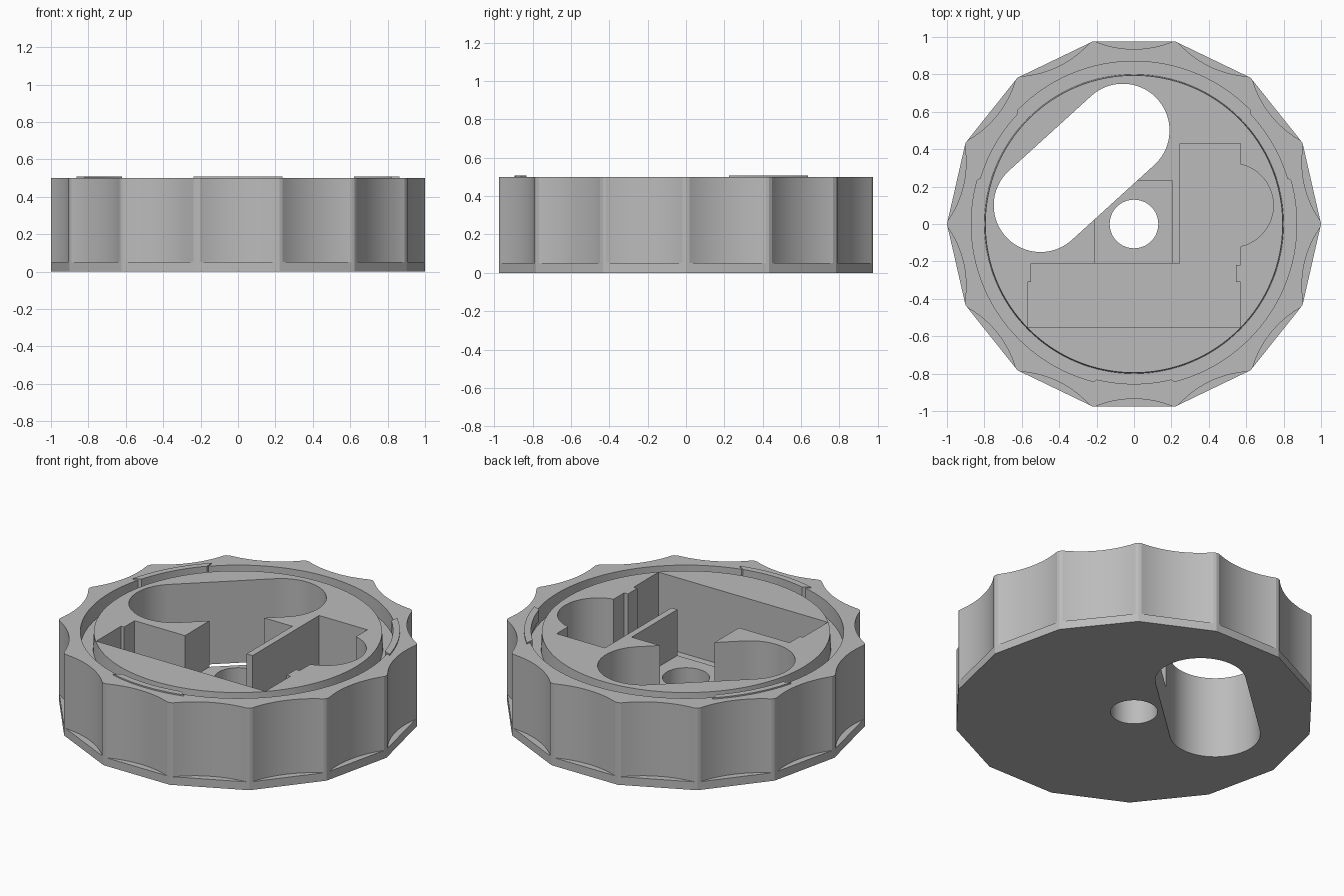
import bpy, bmesh
from math import pi, sin, cos, radians

cube = bpy.data.objects.get("Cube")
if cube:
    bpy.data.objects.remove(cube, do_unlink=True)

# One grey plastic for everything
grey = bpy.data.materials.new("grey_plastic")
grey.use_nodes = True
colour = (0.5, 0.5, 0.5, 1)
grey.diffuse_color = colour
grey.node_tree.nodes["Principled BSDF"].inputs["Base Color"].default_value = colour


def finish(name, bm):
    bmesh.ops.recalc_face_normals(bm, faces=bm.faces)
    mesh = bpy.data.meshes.new(name)
    bm.to_mesh(mesh)
    bm.free()
    mesh.materials.append(grey)
    obj = bpy.data.objects.new(name, mesh)
    bpy.context.collection.objects.link(obj)
    return obj


def arc(cx, cy, r, start, end, steps):
    """Points along an arc, angles in degrees."""
    angles = [radians(start + (end - start) * i / steps) for i in range(steps + 1)]
    return [(cx + r * cos(a), cy + r * sin(a)) for a in angles]


def circle(cx, cy, r, steps):
    return arc(cx, cy, r, 0, 360, steps)[:-1]


def prism(name, outline, z0, z1):
    """Extrude a flat outline upward."""
    bm = bmesh.new()
    face = bm.faces.new([bm.verts.new((x, y, z0)) for x, y in outline])
    top = bmesh.ops.extrude_face_region(bm, geom=[face])["geom"]
    verts = [v for v in top if isinstance(v, bmesh.types.BMVert)]
    bmesh.ops.translate(bm, verts=verts, vec=(0, 0, z1 - z0))
    return finish(name, bm)


def lathe(name, profile, steps):
    """Revolve a closed (radius, height) profile around z."""
    bm = bmesh.new()
    rings = [[bm.verts.new((r * cos(2 * pi * i / steps), r * sin(2 * pi * i / steps), z))
              for r, z in profile] for i in range(steps)]
    n = len(profile)
    for i in range(steps):
        a, b = rings[i], rings[(i + 1) % steps]
        for j in range(n):
            k = (j + 1) % n
            bm.faces.new((a[j], a[k], b[k], b[j]))
    return finish(name, bm)


def cut(target, cutter):
    mod = target.modifiers.new("cut", "BOOLEAN")
    mod.operation = "DIFFERENCE"
    mod.solver = "EXACT"
    mod.object = cutter
    bpy.context.view_layer.objects.active = target
    bpy.ops.object.modifier_apply(modifier=mod.name)
    bpy.data.objects.remove(cutter, do_unlink=True)


SIDES, TOP, OVER = 14, 0.5, 0.6

# Knob body: fourteen-sided block
body = prism("knob_body", circle(0, 0, 1, SIDES), 0, TOP)

# Finger scallops, one per side, above a thin base
for i in range(SIDES):
    a = 2 * pi * (i + 0.5) / SIDES
    cut(body, prism("scallop", circle(1.48 * cos(a), 1.48 * sin(a), 0.545, 120), 0.05, OVER))

# Ring groove between rim and centre
cut(body, lathe("groove", [(0.80, 0.4), (0.87, 0.4), (0.87, OVER), (0.795, OVER), (0.795, TOP)], 128))

# Motor pocket: long bay, side bay and rounded bulge
pocket = [(-0.57, -0.55), (0.57, -0.55), (0.57, -0.31), (0.545, -0.31), (0.545, -0.22),
          (0.57, -0.22)]
pocket += arc(0.52, 0.1, 0.225, -77, 77, 32)
pocket += [(0.57, 0.43), (0.245, 0.43), (0.245, -0.21), (-0.55, -0.21), (-0.55, -0.31),
           (-0.57, -0.31)]
cut(body, prism("motor_pocket", pocket, 0.05, OVER))

# Shallower square pocket around the shaft
cut(body, prism("shaft_pocket", [(-0.21, -0.3), (0.205, -0.3), (0.205, 0.23), (-0.21, 0.23)],
                0.22, OVER))

# Slanted slot and shaft hole, both right through
slot = arc(-0.06, 0.5, 0.25, -48, 132, 36) + arc(-0.5, 0.1, 0.25, 132, 312, 36)
cut(body, prism("slot", slot, -0.1, OVER))
cut(body, prism("shaft_hole", circle(0, 0, 0.13, 48), -0.1, OVER))

# Three snap ridges on the rim
ridges = []
for i, mid in enumerate((30, 150, 270)):
    outline = arc(0, 0, 0.893, mid - 15.5, mid + 15.5, 20)
    outline += arc(0, 0, 0.855, mid + 13.5, mid - 13.5, 20)
    ridges.append(prism(f"snap_ridge_{i + 1}", outline, 0.44, 0.508))

# Smooth curves, sharp corners
bpy.ops.object.select_all(action="DESELECT")
for obj in [body] + ridges:
    obj.select_set(True)
bpy.context.view_layer.objects.active = body
bpy.ops.object.shade_smooth_by_angle(angle=radians(15))
